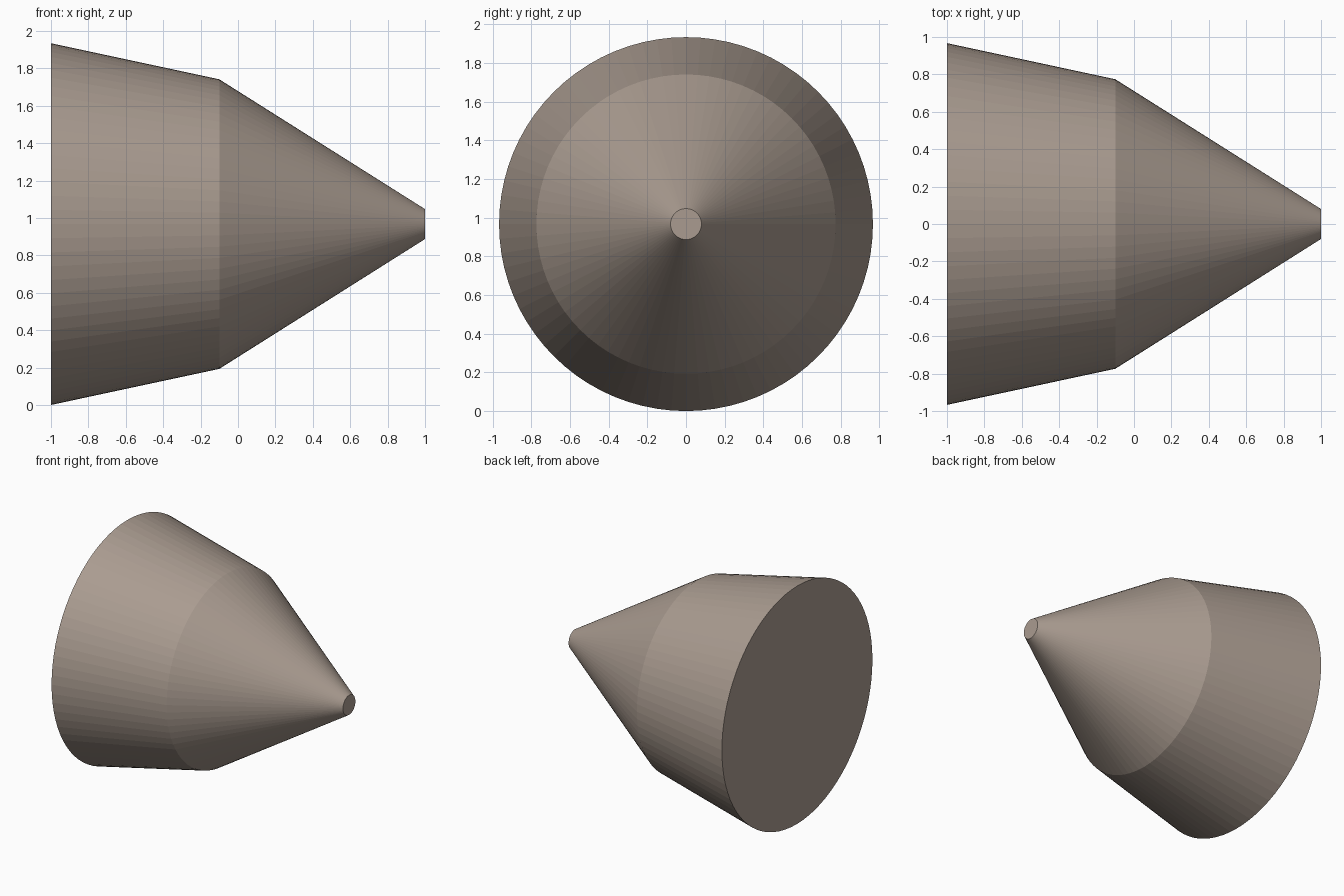
import bpy
import bmesh
from math import cos, sin, tau

cube = bpy.data.objects.get("Cube")
if cube:
    bpy.data.objects.remove(cube, do_unlink=True)

SIDES = 80
AXIS_Z = 0.967
# (x, radius) of each ring, from the wide base to the blunt tip
PROFILE = [(-1, 0.967), (-0.1, 0.774), (1, 0.08)]

# Single warm grey-brown colour
color = (0.40, 0.33, 0.28, 1)
mat = bpy.data.materials.new("warm_taupe")
mat.use_nodes = True
mat.diffuse_color = color
mat.node_tree.nodes["Principled BSDF"].inputs["Base Color"].default_value = color

# Closed body: rings around the x axis joined by flat faces
bm = bmesh.new()
rings = []
for x, r in PROFILE:
    rings.append([bm.verts.new((x, r * cos(tau * i / SIDES), r * sin(tau * i / SIDES)))
                  for i in range(SIDES)])
for a, b in zip(rings, rings[1:]):
    for i in range(SIDES):
        j = (i + 1) % SIDES
        bm.faces.new((a[i], a[j], b[j], b[i]))

# Flat end caps
bm.faces.new(rings[0])
bm.faces.new(rings[-1])
bmesh.ops.recalc_face_normals(bm, faces=bm.faces)

mesh = bpy.data.meshes.new("tapered_cone_body")
bm.to_mesh(mesh)
bm.free()
mesh.materials.append(mat)
body = bpy.data.objects.new("tapered_cone_body", mesh)
body.location.z = AXIS_Z
bpy.context.collection.objects.link(body)
